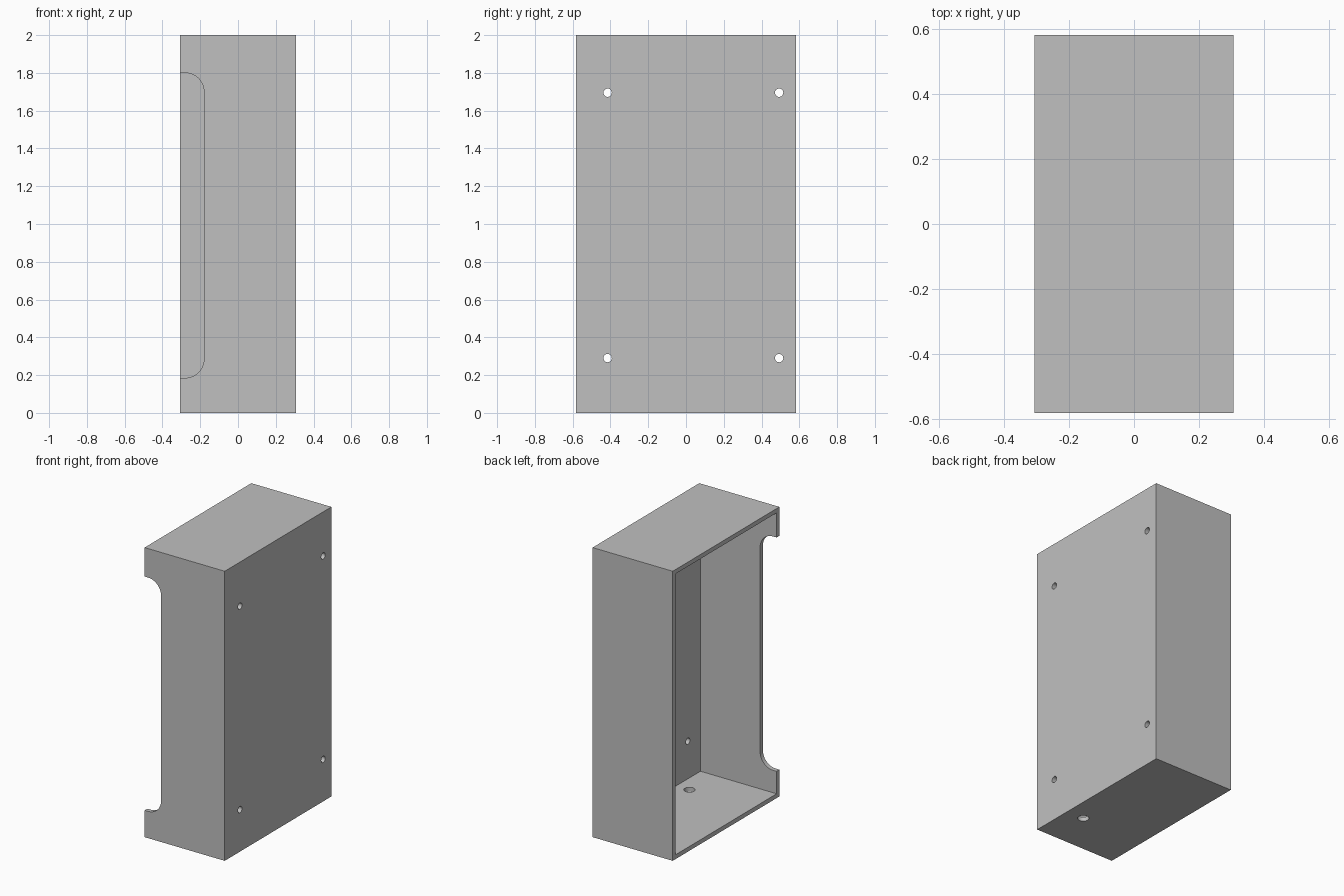
import bpy
from math import pi, cos, sin
from mathutils import Vector

default = bpy.data.objects.get("Cube")
if default:
    bpy.data.objects.remove(default, do_unlink=True)

W, D, H, T = 0.612, 1.164, 2.0, 0.03  # width, depth, height, wall thickness

grey = bpy.data.materials.new("light grey")
grey.use_nodes = True
colour = (0.53, 0.53, 0.53, 1)
grey.diffuse_color = colour
grey.node_tree.nodes["Principled BSDF"].inputs["Base Color"].default_value = colour


def box(name, low, high):
    low, high = Vector(low), Vector(high)
    bpy.ops.mesh.primitive_cube_add(size=1, location=(low + high) / 2)
    ob = bpy.context.object
    ob.name = name
    ob.scale = high - low
    bpy.ops.object.transform_apply(location=True, rotation=False, scale=True)
    return ob


def drill(name, radius, centre, rotation=(0, 0, 0)):
    bpy.ops.mesh.primitive_cylinder_add(vertices=32, radius=radius, depth=4 * T,
                                        location=centre, rotation=rotation)
    bpy.context.object.name = name
    return bpy.context.object


def notch(name, x0, x1, z0, z1, r, steps=12):
    # Slot profile with two rounded inner corners, extruded through the front wall
    arc = [i / steps * pi / 2 for i in range(steps + 1)]
    low = [(x1 - r + r * sin(a), z0 + r - r * cos(a)) for a in arc]
    high = [(x, z0 + z1 - z) for x, z in reversed(low)]
    ring = [(x0, z0)] + low + high + [(x0, z1)]
    n = len(ring)
    verts = [(x, y, z) for y in (-D / 2 - T, -D / 2 + 2 * T) for x, z in ring]
    faces = [tuple(range(n)), tuple(reversed(range(n, 2 * n)))]
    faces += [(i, i + n, (i + 1) % n + n, (i + 1) % n) for i in range(n)]
    mesh = bpy.data.meshes.new(name)
    mesh.from_pydata(verts, [], faces)
    ob = bpy.data.objects.new(name, mesh)
    bpy.context.collection.objects.link(ob)
    return ob


# Enclosure shell, open on its right-hand (-x) side
shell = box("enclosure", (-W / 2, -D / 2, 0), (W / 2, D / 2, H))
shell.data.materials.append(grey)

# Cavity, front notch, cable hole in the floor and four mounting holes
cutters = [
    box("cavity_cutter", (-W, -D / 2 + T, T), (W / 2 - T, D / 2 - T, H - T)),
    notch("notch_cutter", -W, -0.18, 0.185, 1.8, 0.1),
    drill("cable_hole_cutter", 0.036, (0.175, -0.288, T / 2)),
]
for y in (-0.415, 0.493):
    for z in (0.29, 1.695):
        cutters.append(drill("mounting_hole_cutter", 0.022,
                             (W / 2 - T / 2, y, z), (0, pi / 2, 0)))

# Cut everything, then discard the cutters
for cutter in cutters:
    cut = shell.modifiers.new(cutter.name, 'BOOLEAN')
    cut.operation = 'DIFFERENCE'
    cut.solver = 'EXACT'
    cut.object = cutter
bpy.ops.object.select_all(action='DESELECT')
shell.select_set(True)
bpy.context.view_layer.objects.active = shell
for cutter in cutters:
    bpy.ops.object.modifier_apply(modifier=shell.modifiers[0].name)
for cutter in cutters:
    bpy.data.objects.remove(cutter, do_unlink=True)
bpy.ops.object.shade_smooth_by_angle(angle=pi / 6)
